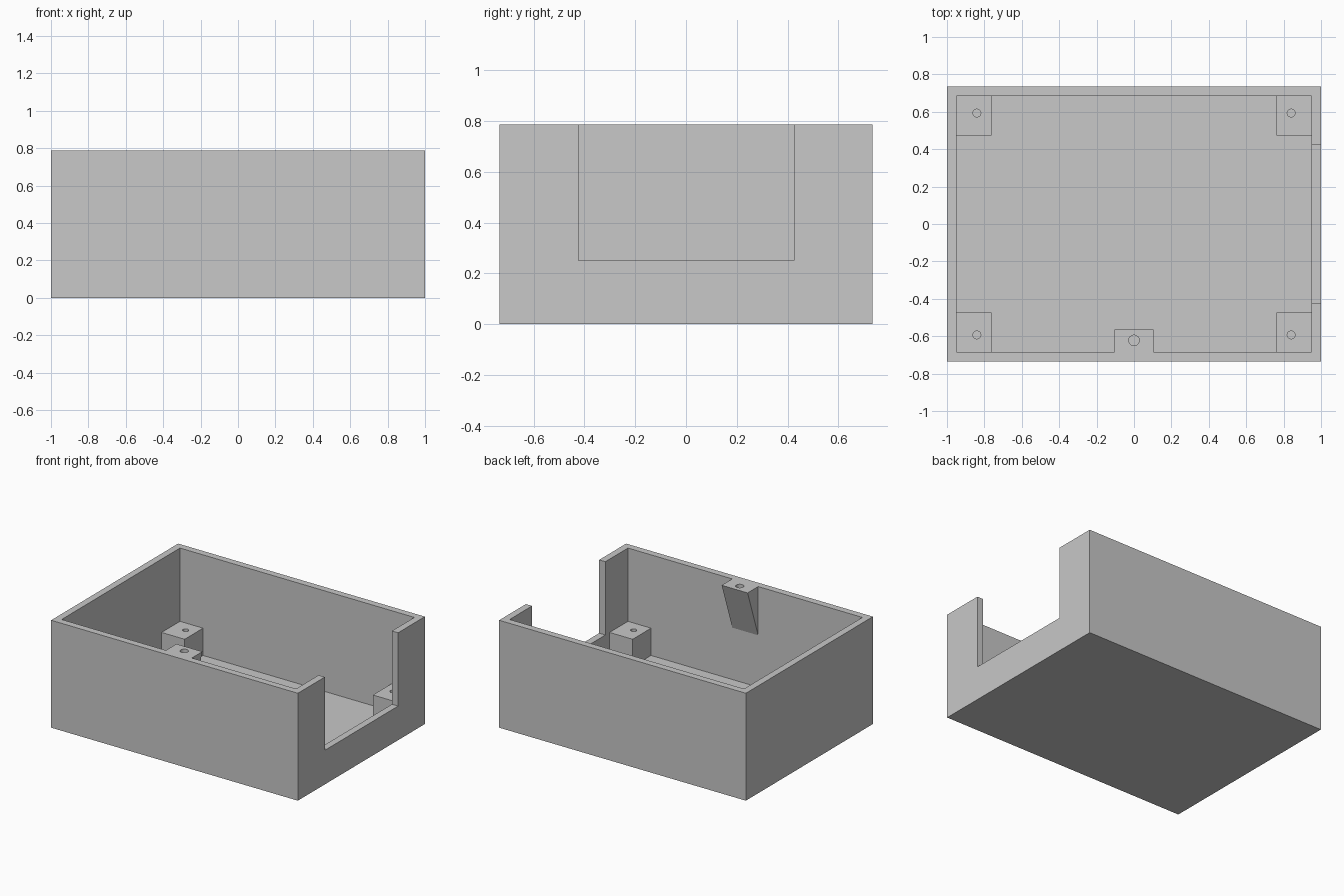
import bpy, bmesh
from mathutils import Matrix, Vector

if "Cube" in bpy.data.objects:
    bpy.data.objects.remove(bpy.data.objects["Cube"], do_unlink=True)

# Overall sizes
HX, HY, TOP = 1.0, 0.735, 0.787
WALL = FLOOR = 0.05
LEDGE = 0.25              # height of the posts and of the notch sill
IX, IY = HX - WALL, HY - WALL

GREY = (0.58, 0.58, 0.58, 1)
grey = bpy.data.materials.new("plain grey")
grey.use_nodes = True
grey.diffuse_color = GREY
grey.node_tree.nodes["Principled BSDF"].inputs["Base Color"].default_value = GREY


def finish(name, bm):
    bmesh.ops.recalc_face_normals(bm, faces=bm.faces)
    mesh = bpy.data.meshes.new(name)
    bm.to_mesh(mesh)
    bm.free()
    mesh.materials.append(grey)
    obj = bpy.data.objects.new(name, mesh)
    bpy.context.collection.objects.link(obj)
    return obj


def box(name, low, high):
    """Box between two corners."""
    low, high = Vector(low), Vector(high)
    bm = bmesh.new()
    bmesh.ops.create_cube(bm, size=1)
    for v in bm.verts:
        v.co = (low + high) / 2 + v.co * (high - low)
    return finish(name, bm)


def prism(name, profile, x0, x1):
    """Extrude a (y, z) profile along x."""
    bm = bmesh.new()
    face = bm.faces.new([bm.verts.new((x0, y, z)) for y, z in profile])
    moved = bmesh.ops.extrude_face_region(bm, geom=[face])["geom"]
    verts = [g for g in moved if isinstance(g, bmesh.types.BMVert)]
    bmesh.ops.translate(bm, verts=verts, vec=(x1 - x0, 0, 0))
    bm.faces.ensure_lookup_table()
    if len(bm.faces) < len(profile) + 2:
        bm.faces.new([v for v in bm.verts if v not in verts])
    return finish(name, bm)


def drill(name, x, y, radius, bottom, top):
    bm = bmesh.new()
    bmesh.ops.create_cone(bm, cap_ends=True, segments=24, radius1=radius,
                          radius2=radius, depth=top - bottom,
                          matrix=Matrix.Translation((x, y, (top + bottom) / 2)))
    return finish(name, bm)


def cut(obj, cutter):
    """Subtract the cutter, then discard it."""
    mod = obj.modifiers.new("cut", 'BOOLEAN')
    mod.operation, mod.solver, mod.object = 'DIFFERENCE', 'EXACT', cutter
    cutter.hide_render = True
    bpy.ops.object.select_all(action='DESELECT')
    bpy.context.view_layer.objects.active = obj
    obj.select_set(True)
    bpy.ops.object.modifier_apply(modifier=mod.name)
    bpy.data.objects.remove(cutter, do_unlink=True)


def shade(obj):
    bpy.ops.object.select_all(action='DESELECT')
    bpy.context.view_layer.objects.active = obj
    obj.select_set(True)
    bpy.ops.object.shade_smooth_by_angle()


# Open tray with a cable notch in the +x wall
tray = box("tray", (-HX, -HY, 0), (HX, HY, TOP))
cut(tray, box("cavity_cutter", (-IX, -IY, FLOOR), (IX, IY, TOP + 0.2)))
cut(tray, box("notch_cutter", (IX - 0.1, -0.423, LEDGE),
              (HX + 0.1, 0.425, TOP + 0.2)))

# Corner posts with screw holes
for sx, side in ((-1, "right"), (1, "left")):
    for sy, end in ((-1, "front"), (1, "back")):
        xs = sorted((sx * 0.763, sx * IX))
        ys = sorted((sy * 0.472, sy * IY))
        post = box(f"post_{end}_{side}", (xs[0], ys[0], FLOOR),
                   (xs[1], ys[1], LEDGE))
        cut(post, drill("hole_cutter", sx * 0.84, sy * 0.593, 0.021,
                        FLOOR + 0.01, LEDGE + 0.1))
        shade(post)

# Sloped screw boss on the inside of the front wall
boss = prism("lid_screw_boss", [(-IY, TOP), (-0.563, TOP), (-IY, 0.43)],
             -0.105, 0.105)
cut(boss, drill("hole_cutter", 0, -0.622, 0.028, TOP - 0.08, TOP + 0.1))
shade(boss)
